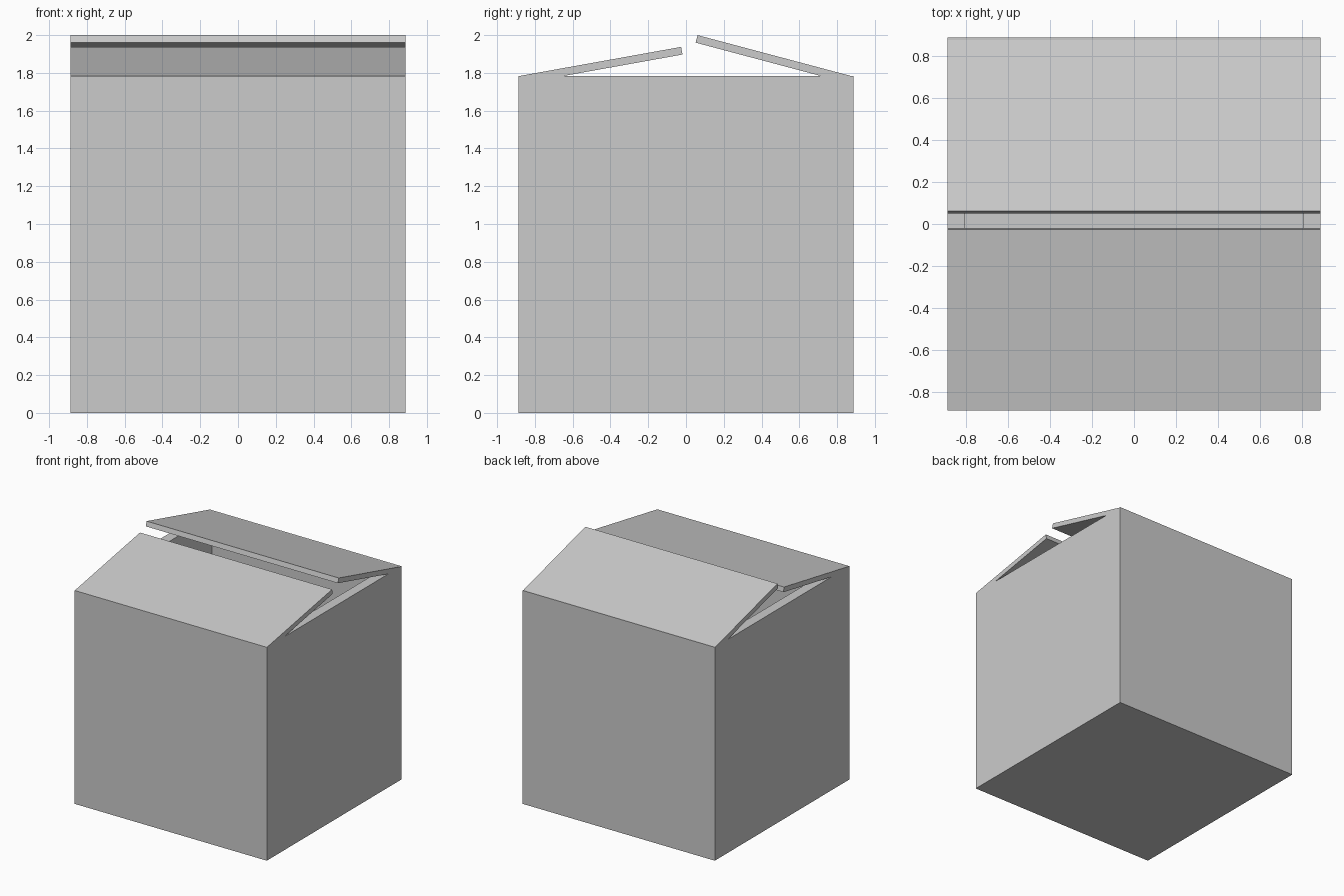
import bpy, bmesh
from math import cos, sin, radians

if "Cube" in bpy.data.objects:
    bpy.data.objects.remove(bpy.data.objects["Cube"])

HALF, HEIGHT, WALL, FLAP = 0.888, 1.783, 0.083, 0.041


def make_object(name, bm):
    bmesh.ops.recalc_face_normals(bm, faces=bm.faces)
    mesh = bpy.data.meshes.new(name)
    bm.to_mesh(mesh)
    bm.free()
    obj = bpy.data.objects.new(name, mesh)
    bpy.context.collection.objects.link(obj)
    return obj


# Open carton: inset the top face for the rim, then sink it to form the cavity
bm = bmesh.new()
bmesh.ops.create_cube(bm, size=1)
for v in bm.verts:
    v.co = (v.co.x * 2 * HALF, v.co.y * 2 * HALF, (v.co.z + 0.5) * HEIGHT)
top = max(bm.faces, key=lambda f: f.calc_center_median().z)
bmesh.ops.inset_region(bm, faces=[top], thickness=WALL, use_even_offset=True)
cavity = bmesh.ops.extrude_discrete_faces(bm, faces=[top])["faces"][0]
bmesh.ops.translate(bm, verts=cavity.verts, vec=(0, 0, WALL - HEIGHT))
make_object("carton_body", bm)


# Lid flap: a tilted slab profile in the y-z plane, extruded along x
def make_flap(name, side, hinge_y, length, tilt):
    a = radians(tilt)
    along = (-side * cos(a), sin(a))
    down = (-side * sin(a), -cos(a))
    bm = bmesh.new()
    verts = []
    for s, t in ((0, 0), (length, 0), (length, FLAP), (0, FLAP)):
        y = side * hinge_y + along[0] * s + down[0] * t
        z = HEIGHT + along[1] * s + down[1] * t
        verts.append(bm.verts.new((-HALF, y, z)))
    face = bm.faces.new(verts)
    new = bmesh.ops.extrude_face_region(bm, geom=[face])["geom"]
    bmesh.ops.translate(bm, vec=(2 * HALF, 0, 0),
                        verts=[g for g in new if isinstance(g, bmesh.types.BMVert)])
    return make_object(name, bm)


make_flap("front_flap", -1, 0.885, 0.873, 10.2)
make_flap("back_flap", 1, 0.876, 0.843, 14.9)
